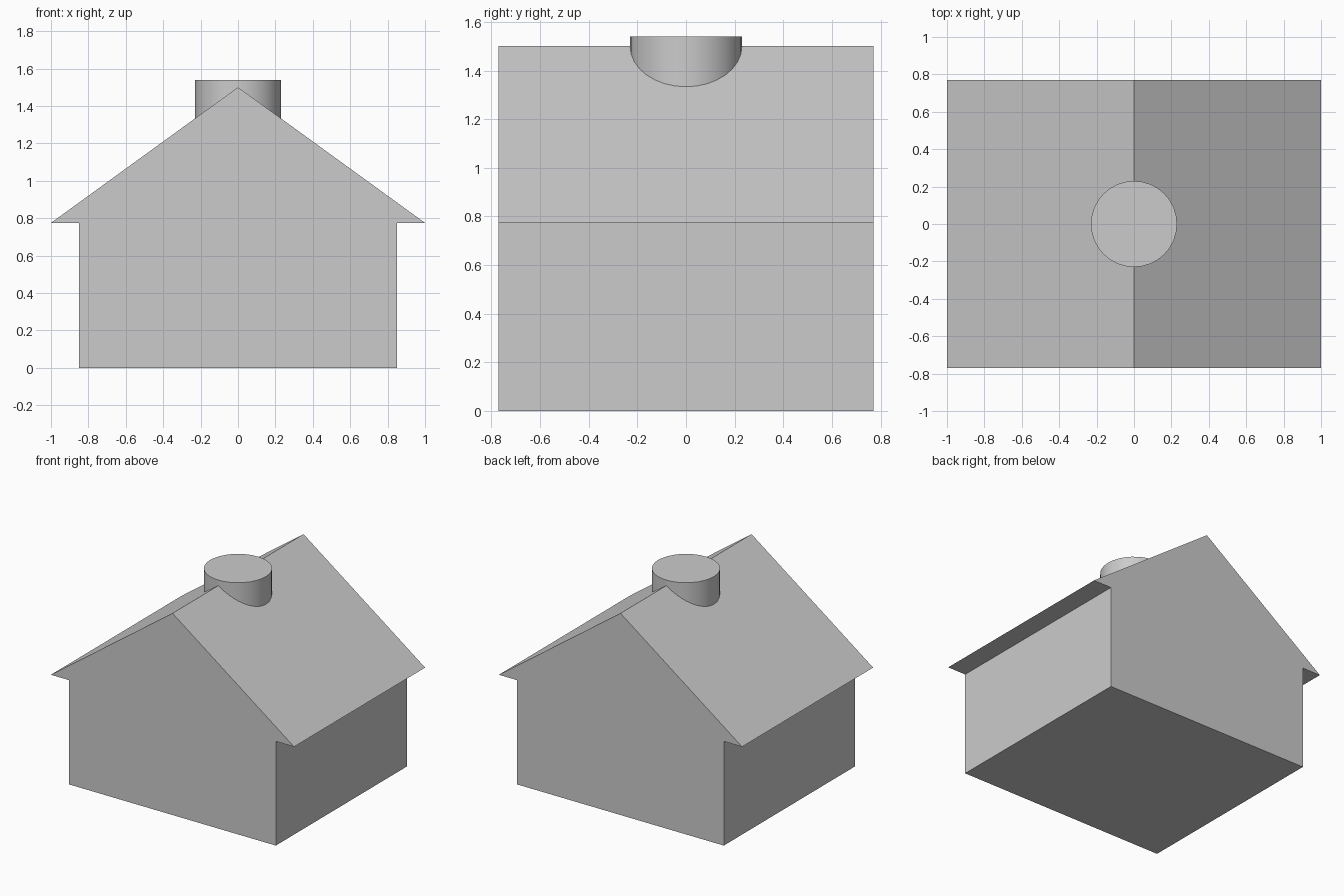
import bpy
import bmesh

cube = bpy.data.objects.get("Cube")
if cube:
    bpy.data.objects.remove(cube, do_unlink=True)

# Plain grey for the whole model
GREY = (0.6, 0.6, 0.6, 1.0)
grey = bpy.data.materials.new("plain grey")
grey.use_nodes = True
grey.diffuse_color = GREY
grey.node_tree.nodes["Principled BSDF"].inputs["Base Color"].default_value = GREY

HALF_DEPTH = 0.77
WALL_X, EAVE_Z, RIDGE_Z = 0.85, 0.775, 1.5
CHIMNEY_RADIUS, CHIMNEY_BASE, CHIMNEY_TOP = 0.23, 1.2, 1.54


def extruded_profile(name, profile, half_depth):
    """Extrude a closed x-z outline along y."""
    bm = bmesh.new()
    face = bm.faces.new([bm.verts.new((x, -half_depth, z)) for x, z in profile])
    result = bmesh.ops.extrude_face_region(bm, geom=[face])
    moved = [v for v in result["geom"] if isinstance(v, bmesh.types.BMVert)]
    bmesh.ops.translate(bm, verts=moved, vec=(0, 2 * half_depth, 0))
    bmesh.ops.recalc_face_normals(bm, faces=bm.faces)
    mesh = bpy.data.meshes.new(name)
    bm.to_mesh(mesh)
    bm.free()
    obj = bpy.data.objects.new(name, mesh)
    bpy.context.collection.objects.link(obj)
    obj.data.materials.append(grey)
    return obj


# House: walls and overhanging gable roof as one solid
right_half = [(WALL_X, 0), (WALL_X, EAVE_Z), (1, EAVE_Z)]
left_half = [(-x, z) for x, z in reversed(right_half)]
extruded_profile("house_body", right_half + [(0, RIDGE_Z)] + left_half, HALF_DEPTH)

# Round chimney straddling the ridge
bpy.ops.mesh.primitive_cylinder_add(
    vertices=32, radius=CHIMNEY_RADIUS, depth=CHIMNEY_TOP - CHIMNEY_BASE,
    location=(0, 0, (CHIMNEY_TOP + CHIMNEY_BASE) / 2))
chimney = bpy.context.object
chimney.name = "chimney"
chimney.data.materials.append(grey)
bpy.ops.object.shade_smooth_by_angle()
